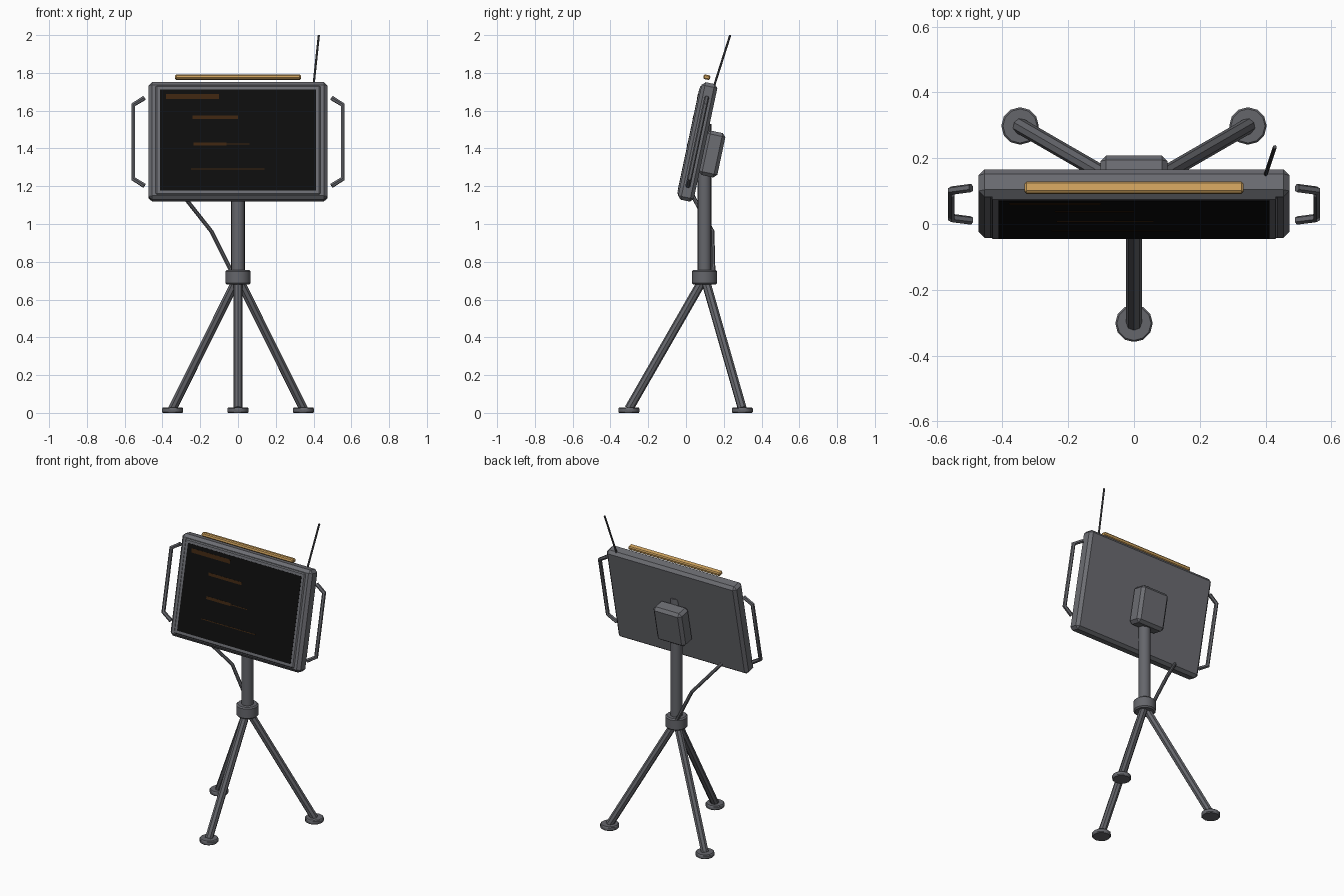
import bpy, bmesh
from math import radians, sin, cos
from mathutils import Matrix, Vector

if "Cube" in bpy.data.objects:
    bpy.data.objects.remove(bpy.data.objects["Cube"], do_unlink=True)


def material(name, rgb):
    m = bpy.data.materials.new(name)
    m.use_nodes = True
    m.diffuse_color = (*rgb, 1)
    bsdf = next(n for n in m.node_tree.nodes if n.type == "BSDF_PRINCIPLED")
    bsdf.inputs["Base Color"].default_value = (*rgb, 1)
    return m


CASING = material("casing grey", (0.15, 0.153, 0.17))
METAL = material("metal grey", (0.13, 0.133, 0.148))
DARK = material("dark rubber", (0.07, 0.07, 0.078))
SCREEN = material("screen black", (0.004, 0.004, 0.004))
AMBER = material("amber light", (0.62, 0.36, 0.11))
GLOW = material("dim amber text", (0.045, 0.018, 0.005))

# Everything on the display leans back about its centre
PANEL = Matrix.Translation((0, 0.06, 1.435)) @ Matrix.Rotation(radians(-12), 4, "X")


def add_bevel(ob, width):
    if width:
        mod = ob.modifiers.new("chamfer", "BEVEL")
        mod.width = width
        mod.segments = 1
        mod.limit_method = "ANGLE"


def smooth(ob, angle=35):
    bpy.ops.object.select_all(action="DESELECT")
    ob.select_set(True)
    bpy.context.view_layer.objects.active = ob
    if ob.type == "CURVE":
        bpy.ops.object.convert(target="MESH")
    bpy.ops.object.shade_smooth_by_angle(angle=radians(angle))


def from_bmesh(name, bm, mat, matrix):
    mesh = bpy.data.meshes.new(name)
    bm.to_mesh(mesh)
    bm.free()
    mesh.materials.append(mat)
    ob = bpy.data.objects.new(name, mesh)
    bpy.context.collection.objects.link(ob)
    ob.matrix_world = matrix
    return ob


def box(name, centre, size, mat, bevel=0, matrix=PANEL):
    bm = bmesh.new()
    bmesh.ops.create_cube(bm, size=1)
    bmesh.ops.transform(bm, verts=bm.verts,
                        matrix=Matrix.Translation(centre) @ Matrix.Diagonal((*size, 1)))
    ob = from_bmesh(name, bm, mat, matrix)
    add_bevel(ob, bevel)
    return ob


def cylinder(name, x, y, bottom, top, radius, sides, mat, bevel=0):
    bm = bmesh.new()
    bmesh.ops.create_cone(bm, cap_ends=True, segments=sides, radius1=radius,
                          radius2=radius, depth=top - bottom)
    ob = from_bmesh(name, bm, mat, Matrix.Translation((x, y, (top + bottom) / 2)))
    add_bevel(ob, bevel)
    smooth(ob)
    return ob


def tube(name, points, radius, mat, matrix=Matrix(), rings=2):
    curve = bpy.data.curves.new(name, "CURVE")
    curve.dimensions = "3D"
    curve.bevel_depth = radius
    curve.bevel_resolution = rings
    curve.use_fill_caps = True
    spline = curve.splines.new("POLY")
    spline.points.add(len(points) - 1)
    for p, co in zip(spline.points, points):
        p.co = (*co, 1)
    curve.materials.append(mat)
    ob = bpy.data.objects.new(name, curve)
    bpy.context.collection.objects.link(ob)
    ob.matrix_world = matrix
    smooth(ob)


# Display housing, raised bezel and screen
box("display_housing", (0, 0.002, 0), (0.945, 0.085, 0.636), CASING, 0.018)
box("screen_bezel", (0, -0.036, 0), (0.875, 0.022, 0.594), CASING, 0.008)
box("screen", (0, -0.045, 0), (0.825, 0.007, 0.545), SCREEN)

# Text bars on the screen: left, right, height on screen, thickness
bars = [("header", -0.38, -0.10, 0.235, 0.026), ("first", -0.24, 0.0, 0.123, 0.018),
        ("second", -0.235, -0.06, -0.022, 0.018), ("second_thin", -0.06, 0.06, -0.022, 0.005),
        ("third", -0.25, 0.14, -0.158, 0.005)]
for label, left, right, z, thick in bars:
    box(label + "_text_bar", ((left + right) / 2, -0.0488, z),
        (right - left, 0.002, thick), GLOW)

# Light bar above the housing, mount box behind it
box("light_bar", (0, -0.022, 0.345), (0.665, 0.036, 0.025), AMBER, 0.006)
box("mount_box", (0, 0.09, -0.047), (0.205, 0.10, 0.24), CASING, 0.018)

# Side handles
for side, label in ((1, "left"), (-1, "right")):
    path = [(side * x, 0, z) for x, z in
            ((0.495, 0.238), (0.555, 0.20), (0.555, -0.20), (0.495, -0.238))]
    tube(label + "_handle", path, 0.013, METAL, PANEL, 1)

# Antenna and cable
tube("antenna", [(0.40, 0.15, 1.735), (0.428, 0.234, 2.0)], 0.006, DARK)
tube("cable", [(-0.29, 0.035, 1.15), (-0.14, 0.14, 0.96), (-0.035, 0.145, 0.75)],
     0.011, METAL)

# Column, collar and tripod
HUB_Y = 0.098
cylinder("column", 0, HUB_Y, 0.70, 1.53, 0.036, 16, METAL)
cylinder("collar", 0, HUB_Y, 0.68, 0.757, 0.067, 16, METAL, 0.008)
for label, angle in (("front", -90), ("back_left", 30), ("back_right", 150)):
    out = Vector((cos(radians(angle)), sin(radians(angle)), 0))
    hub = Vector((0, HUB_Y, 0))
    foot = hub + out * 0.4
    tube(label + "_leg", [hub + out * 0.005 + Vector((0, 0, 0.71)),
                          foot + Vector((0, 0, 0.022))], 0.024, METAL)
    cylinder(label + "_foot", foot.x, foot.y, 0, 0.028, 0.057, 12, METAL, 0.005)
